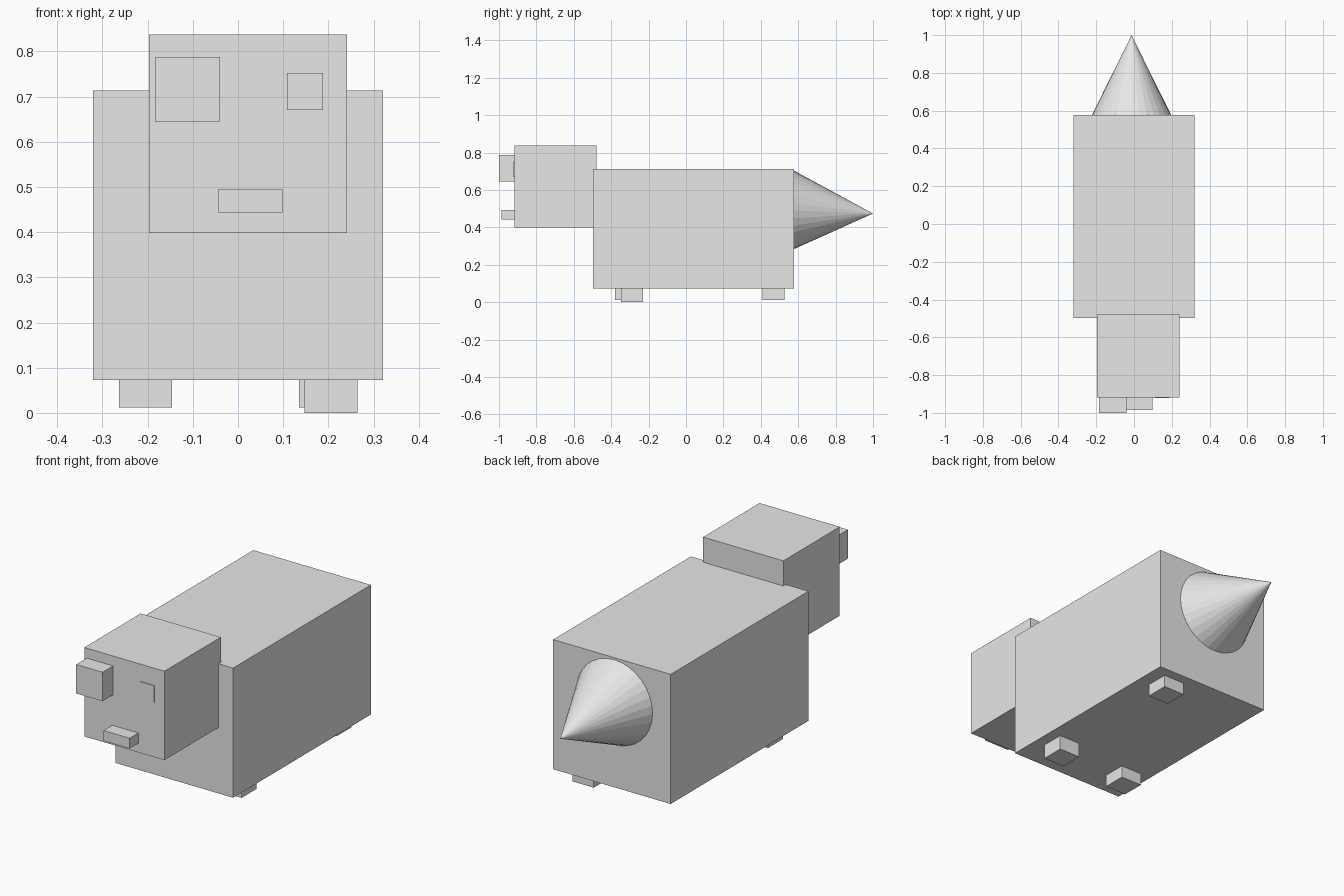
import bpy
import bmesh
from mathutils import Matrix, Vector

old = bpy.data.objects.get("Cube")
if old:
    bpy.data.objects.remove(old, do_unlink=True)

grey = bpy.data.materials.new("plain grey")
grey.use_nodes = True
GREY = (0.8, 0.8, 0.8, 1)
grey.diffuse_color = GREY
grey.node_tree.nodes["Principled BSDF"].inputs["Base Color"].default_value = GREY


def finish(name, bm):
    mesh = bpy.data.meshes.new(name)
    bm.to_mesh(mesh)
    bm.free()
    mesh.materials.append(grey)
    obj = bpy.data.objects.new(name, mesh)
    bpy.context.collection.objects.link(obj)
    return obj


def box(name, low, high):
    """Box spanning two opposite corners."""
    low, high = Vector(low), Vector(high)
    bm = bmesh.new()
    bmesh.ops.create_cube(bm, size=1)
    bmesh.ops.scale(bm, vec=high - low, verts=bm.verts)
    bmesh.ops.translate(bm, vec=(low + high) / 2, verts=bm.verts)
    return finish(name, bm)


def cone(name, base, tip, radius):
    """Faceted cone pointing from base to tip."""
    base, tip = Vector(base), Vector(tip)
    axis = tip - base
    bm = bmesh.new()
    turn = axis.to_track_quat("Z", "Y").to_matrix().to_4x4()
    bmesh.ops.create_cone(bm, cap_ends=True, segments=32, radius1=radius, radius2=0,
                          depth=axis.length,
                          matrix=Matrix.Translation((base + tip) / 2) @ turn)
    return finish(name, bm)


# Body and head
box("body", (-0.321, -0.497, 0.073), (0.321, 0.578, 0.713))
box("head", (-0.197, -0.918, 0.398), (0.241, -0.478, 0.837))

# Face: one eye stands out, the other is almost sunk into the head
box("right_eye", (-0.184, -1.0, 0.645), (-0.04, -0.856, 0.788))
box("left_eye", (0.108, -0.922, 0.67), (0.188, -0.842, 0.752))
box("mouth", (-0.044, -0.986, 0.443), (0.098, -0.85, 0.494))

# Three small feet, with their tops inside the body
FOOT = 0.117
for name, corner in {
    "front_right_foot": (-0.263, -0.38, 0.012),
    "front_left_foot": (0.147, -0.348, 0.0),
    "back_left_foot": (0.135, 0.41, 0.012),
}.items():
    box(name, corner, [c + FOOT for c in corner])

# Pointed tail, tilted slightly down
cone("tail", (-0.013, 0.57, 0.49), (-0.013, 1.0, 0.474), 0.213)
